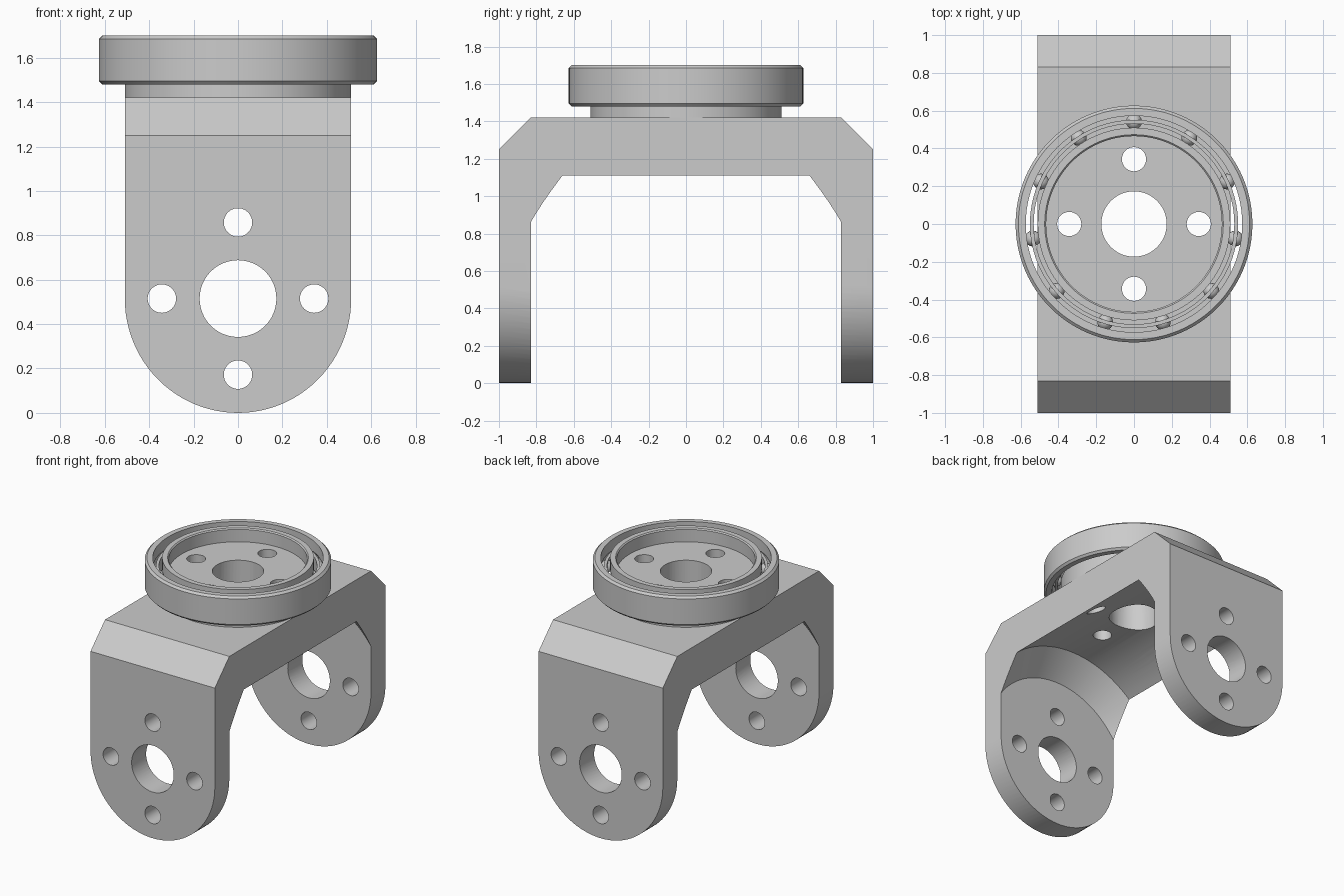
import bpy, bmesh, math
from mathutils import Matrix, Vector

cube = bpy.data.objects.get("Cube")
if cube:
    bpy.data.objects.remove(cube, do_unlink=True)

# One plain metal colour
grey = bpy.data.materials.new("plain_grey")
grey.use_nodes = True
grey.diffuse_color = (0.6, 0.6, 0.6, 1)
grey.node_tree.nodes["Principled BSDF"].inputs["Base Color"].default_value = (0.6, 0.6, 0.6, 1)

HALF_W = 0.51      # half width of the bracket, also the hub radius
PIVOT_Z = 0.515    # height of the fork's pivot axis
RACE_Z = 1.59      # mid height of the bearing
BALL_R = 0.042
BALL_PATH = 0.5415
TO_Y = Matrix.Rotation(math.pi / 2, 4, 'X')


def finish(name, bm):
    bmesh.ops.recalc_face_normals(bm, faces=bm.faces)
    mesh = bpy.data.meshes.new(name)
    bm.to_mesh(mesh)
    bm.free()
    mesh.materials.append(grey)
    obj = bpy.data.objects.new(name, mesh)
    bpy.context.collection.objects.link(obj)
    return obj


def prism(name, points, direction):
    """Extrude a flat outline along a vector, centred on the outline."""
    bm = bmesh.new()
    step = Vector(direction)
    face = bm.faces.new([bm.verts.new(Vector(p) - step / 2) for p in points])
    new = bmesh.ops.extrude_face_region(bm, geom=[face])["geom"]
    bmesh.ops.translate(bm, vec=step, verts=[v for v in new if isinstance(v, bmesh.types.BMVert)])
    return finish(name, bm)


def lathe(name, profile, closed=False, matrix=Matrix(), steps=96):
    """Turn an (r, z) profile around the z axis."""
    bm = bmesh.new()
    verts = [bm.verts.new((r, 0, z)) for r, z in profile]
    pairs = list(zip(verts, verts[1:]))
    if closed:
        pairs.append((verts[-1], verts[0]))
    edges = [bm.edges.new(p) for p in pairs]
    bmesh.ops.spin(bm, geom=verts + edges, cent=(0, 0, 0), axis=(0, 0, 1),
                   angle=math.tau, steps=steps, use_duplicate=False)
    bmesh.ops.remove_doubles(bm, verts=bm.verts, dist=1e-4)
    bm.transform(matrix)
    return finish(name, bm)


def hole_cutter(name, depth, matrix):
    """A large centre hole with four small bolt holes around it."""
    bm = bmesh.new()
    spots = [(0, 0, 0.173)]
    spots += [(0.343 * math.cos(a), 0.343 * math.sin(a), 0.064)
              for a in (i * math.pi / 2 for i in range(4))]
    for x, y, r in spots:
        bmesh.ops.create_cone(bm, cap_ends=True, segments=48, radius1=r, radius2=r,
                              depth=depth, matrix=matrix @ Matrix.Translation((x, y, 0)))
    return finish(name, bm)


def boolean(obj, cutter, operation='DIFFERENCE'):
    mod = obj.modifiers.new("cut", 'BOOLEAN')
    mod.operation = operation
    mod.solver = 'EXACT'
    mod.object = cutter
    cutter.hide_render = True
    bpy.context.view_layer.objects.active = obj
    bpy.ops.object.modifier_apply(modifier=mod.name)


def groove(wall, side):
    """Ball groove in a race wall, from bottom to top; side is -1 inner, 1 outer."""
    half = math.acos(abs(wall - BALL_PATH) / (BALL_R + 0.001))
    angles = [half * (i / 4 - 1) for i in range(9)]
    return [(BALL_PATH + side * (BALL_R + 0.001) * math.cos(a),
             RACE_Z + (BALL_R + 0.001) * math.sin(a)) for a in angles]


# Fork bracket: chamfered side outline crossed with a round-bottomed front outline
side = [(0, -1, 0), (0, 1, 0), (0, 1, 1.25), (0, 0.83, 1.42), (0, -0.83, 1.42), (0, -1, 1.25)]
bracket = prism("fork_bracket", side, (1.3, 0, 0))
front = [(HALF_W * math.cos(a), 0, PIVOT_Z * (1 + math.sin(a)))
         for a in (math.pi * (1 + i / 48) for i in range(49))]
front += [(HALF_W, 0, 1.6), (-HALF_W, 0, 1.6)]
outline = prism("outline_cutter", front, (0, 2.4, 0))

# Turned clearance pocket between the legs, with conical ends
pivot = Matrix.Translation((0, 0, PIVOT_Z)) @ TO_Y
pocket = lathe("pocket_cutter", [(0, -0.83), (0.616, -0.83), (0.784, -0.66),
                                 (0.784, 0.66), (0.616, 0.83), (0, 0.83)], matrix=pivot)
leg_holes = hole_cutter("leg_hole_cutter", 2.4, pivot)
hub_holes = hole_cutter("hub_hole_cutter", 0.8, Matrix.Translation((0, 0, 1.5)))

boolean(bracket, outline, 'INTERSECT')
for cutter in (pocket, leg_holes, hub_holes):
    boolean(bracket, cutter)

# Round hub with a recessed floor, its outside wall is the inner race
hub = lathe("hub_inner_race",
            [(0, 1.42), (HALF_W, 1.42)] + groove(HALF_W, -1) +
            [(HALF_W, 1.70), (0.473, 1.70), (0.465, 1.692), (0.465, 1.60), (0, 1.60)])
boolean(hub, hub_holes)

# Outer bearing ring with chamfered rims
outer = lathe("outer_race",
              [(0.573, 1.48)] + groove(0.573, 1) +
              [(0.573, 1.70), (0.612, 1.70), (0.627, 1.685), (0.627, 1.495), (0.612, 1.48)],
              closed=True)

# Thin cage and eleven balls between the races
cage = lathe("ball_cage", [(0.531, 1.54), (0.551, 1.54), (0.551, 1.64), (0.531, 1.64)], closed=True)
bm = bmesh.new()
for i in range(11):
    a = math.pi / 2 + i * math.tau / 11
    spot = Matrix.Translation((BALL_PATH * math.cos(a), BALL_PATH * math.sin(a), RACE_Z))
    bmesh.ops.create_uvsphere(bm, u_segments=16, v_segments=10, radius=BALL_R, matrix=spot)
balls = finish("bearing_balls", bm)

for cutter in (outline, pocket, leg_holes, hub_holes):
    bpy.data.objects.remove(cutter, do_unlink=True)

# Smooth curved walls, keep machined edges sharp
bpy.ops.object.select_all(action='DESELECT')
for obj in (bracket, hub, outer, cage, balls):
    obj.select_set(True)
bpy.context.view_layer.objects.active = bracket
bpy.ops.object.shade_smooth_by_angle(angle=math.radians(25))
